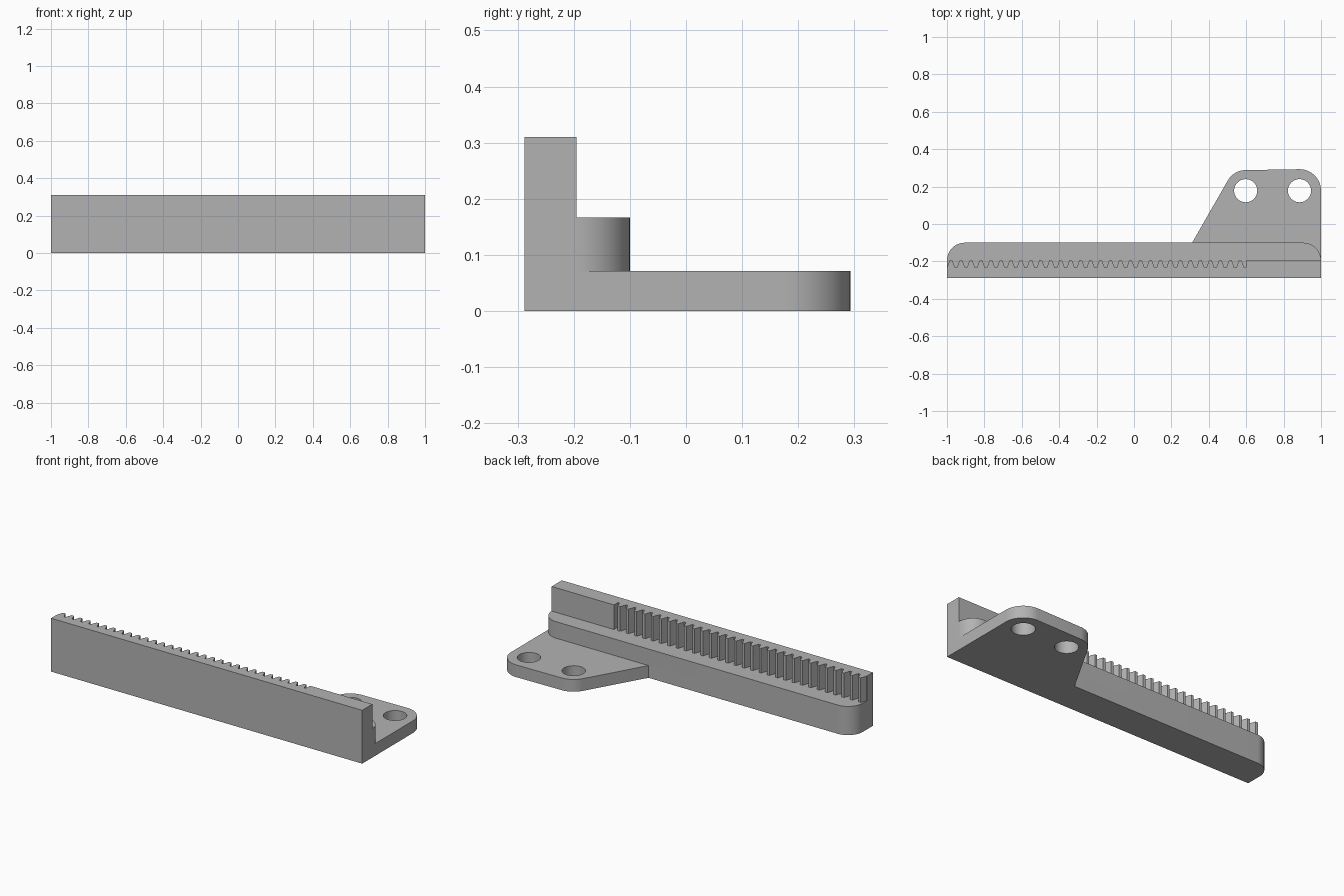
import bpy, bmesh
from math import sin, cos, radians

if "Cube" in bpy.data.objects:
    bpy.data.objects.remove(bpy.data.objects["Cube"])

grey = bpy.data.materials.new("plain grey")
grey.use_nodes = True
colour = (0.45, 0.45, 0.45, 1)
grey.diffuse_color = colour
grey.node_tree.nodes["Principled BSDF"].inputs["Base Color"].default_value = colour


def arc(cx, cy, r, start, end, steps=16):
    angles = [radians(start + (end - start) * i / steps) for i in range(steps + 1)]
    return [(cx + r * cos(a), cy + r * sin(a)) for a in angles]


def extrude(name, outline, bottom, top):
    """Extrude a counter-clockwise outline upwards into a solid."""
    bm = bmesh.new()
    face = bm.faces.new([bm.verts.new((x, y, bottom)) for x, y in outline])
    side = bmesh.ops.extrude_face_region(bm, geom=[face])["geom"]
    bmesh.ops.translate(bm, vec=(0, 0, top - bottom),
                        verts=[v for v in side if isinstance(v, bmesh.types.BMVert)])
    bmesh.ops.recalc_face_normals(bm, faces=bm.faces)
    mesh = bpy.data.meshes.new(name)
    bm.to_mesh(mesh)
    bm.free()
    mesh.materials.append(grey)
    ob = bpy.data.objects.new(name, mesh)
    bpy.context.collection.objects.link(ob)
    return ob


def combine(target, other, operation):
    bpy.ops.object.select_all(action='DESELECT')
    bpy.context.view_layer.objects.active = target
    target.select_set(True)
    mod = target.modifiers.new(operation.lower(), 'BOOLEAN')
    mod.operation, mod.solver, mod.object = operation, 'EXACT', other
    bpy.ops.object.modifier_apply(modifier=mod.name)
    bpy.data.objects.remove(other)


FRONT, TIP, ROOT, LEDGE = -0.288, -0.195, -0.232, -0.1
HOLES, HOLE_Y = (0.597, 0.885), 0.178

# Toothed wall: plain at one end, a row of teeth along the rest
TEETH, TOOTHED_END = 30, 0.6
pitch = (TOOTHED_END + 1) / TEETH
wall = [(-1, FRONT), (1, FRONT), (1, TIP), (TOOTHED_END, TIP)]
for i in range(TEETH):
    x = TOOTHED_END - i * pitch
    wall += [(x - f * pitch, y) for f, y in
             ((0.02, ROOT), (0.2, ROOT), (0.46, TIP), (0.74, TIP), (0.98, ROOT))]
wall += [(-1, ROOT)]
rack = extrude("toothed_rack", wall, 0, 0.31)

# Ledge behind the teeth with rounded ends
r = TIP - LEDGE
r = abs(r)
ledge = [(-1, FRONT), (1, FRONT)] + arc(1 - r, TIP, r, 0, 90) + arc(r - 1, TIP, r, 90, 180)
combine(rack, extrude("ledge", ledge, 0, 0.167), 'UNION')

# Mounting plate with a slanted side and rounded corners
plate = [(0.203, FRONT), (1, FRONT)] + arc(HOLES[1], HOLE_Y, 0.115, 0, 90)
plate += arc(HOLES[0], HOLE_Y, 0.11, 90, 150)
plate[1 + 1] = (1, HOLE_Y)
combine(rack, extrude("mounting_plate", plate, 0, 0.071), 'UNION')

# Screw holes
for x in HOLES:
    combine(rack, extrude("screw_hole", arc(x, HOLE_Y, 0.062, 0, 348.75, 31), -0.1, 0.2), 'DIFFERENCE')

# Smooth the rounded corners, keep the edges sharp
bpy.ops.object.select_all(action='DESELECT')
rack.select_set(True)
bpy.context.view_layer.objects.active = rack
bpy.ops.object.shade_smooth_by_angle(angle=radians(25))
